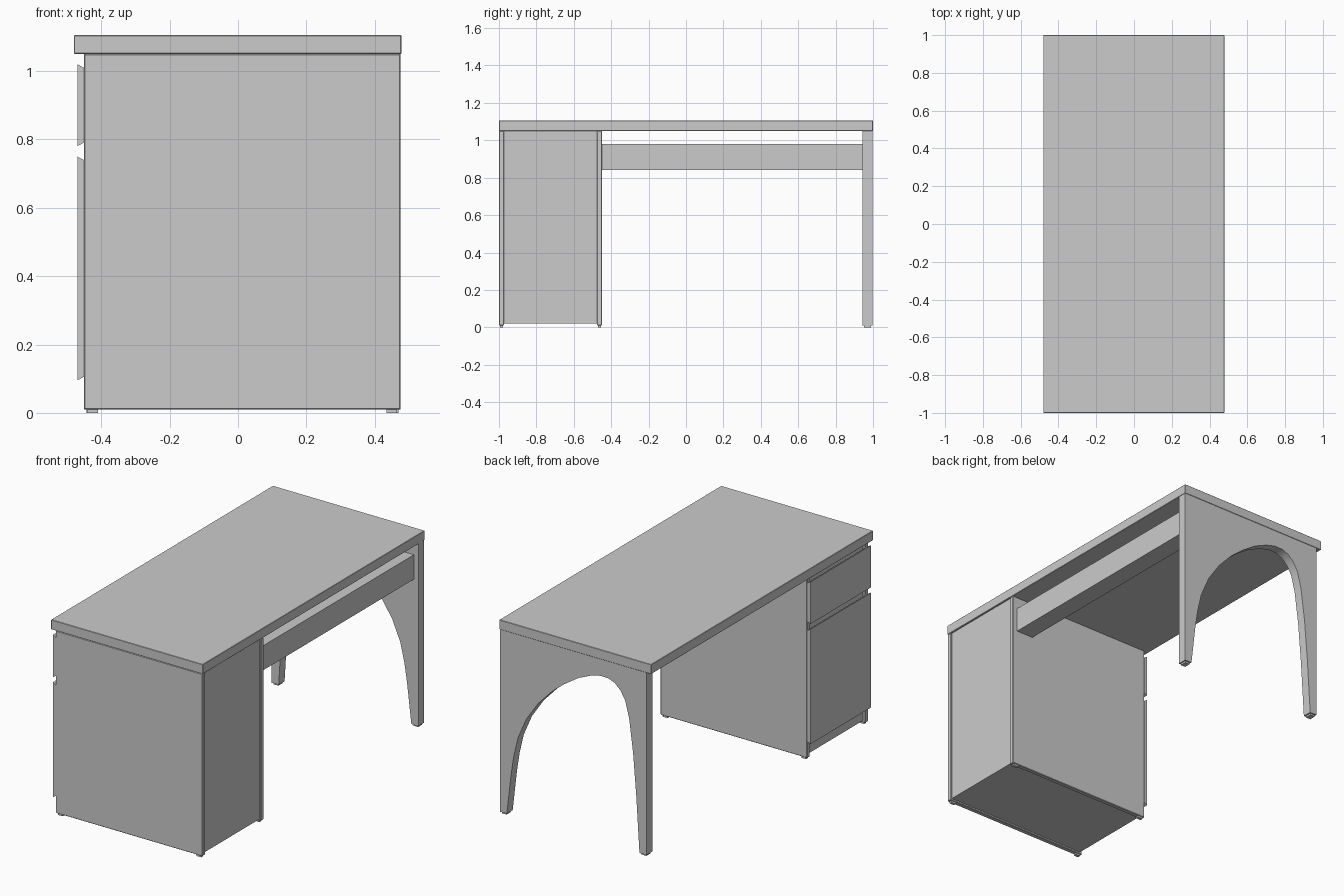
import bpy
import bmesh
from mathutils import Vector

if "Cube" in bpy.data.objects:
    bpy.data.objects.remove(bpy.data.objects["Cube"])


def prism(name, profile, y0, y1):
    """Extrude an (x, z) outline from y0 to y1."""
    bm = bmesh.new()
    face = bm.faces.new([bm.verts.new((x, y0, z)) for x, z in profile])
    ext = bmesh.ops.extrude_face_region(bm, geom=[face])
    moved = [g for g in ext["geom"] if isinstance(g, bmesh.types.BMVert)]
    bmesh.ops.translate(bm, verts=moved, vec=Vector((0, y1 - y0, 0)))
    bmesh.ops.recalc_face_normals(bm, faces=bm.faces)
    mesh = bpy.data.meshes.new(name)
    bm.to_mesh(mesh)
    bm.free()
    obj = bpy.data.objects.new(name, mesh)
    bpy.context.collection.objects.link(obj)
    return obj


def box(name, x, y, z):
    return prism(name, [(x[0], z[0]), (x[1], z[0]), (x[1], z[1]), (x[0], z[1])], *y)


def bevel(obj, width):
    mod = obj.modifiers.new("bevel", "BEVEL")
    mod.width = width
    mod.segments = 1


# Tabletop
bevel(box("tabletop", (-0.48, 0.478), (-1, 1), (1.05, 1.105)), 0.002)

# Cabinet: two side panels around a slightly recessed body
sides = {"outer": (-1, -0.973), "inner": (-0.475, -0.449)}
for label, y in sides.items():
    bevel(box(f"cabinet_{label}_side", (-0.45, 0.476), y, (0.01, 1.05)), 0.003)
    for end, x in (("left", -0.425), ("right", 0.45)):
        box(f"{label}_{end}_foot", (x - 0.015, x + 0.015),
            (y[0] + 0.005, y[1] - 0.005), (0, 0.012))
box("cabinet_body", (-0.435, 0.468), (-0.973, -0.475), (0.02, 1.05))

# Drawer front and door with sloped top and bottom edges
for name, z0, z1 in (("drawer_front", 0.78, 1.02), ("door_front", 0.095, 0.75)):
    prism(name, [(-0.47, z0), (-0.45, z0 + 0.011), (-0.45, z1 - 0.011), (-0.47, z1)],
          -0.998, -0.449)

# Crossbeam under the top
box("crossbeam", (0.34, 0.448), (-0.449, 0.945), (0.84, 0.98))

# End support with a lopsided arch cut between its two legs
arch = [(0.432, 0.01), (0.405, 0.24), (0.388, 0.35), (0.362, 0.46), (0.31, 0.58),
        (0.235, 0.69), (0.15, 0.78), (0.07, 0.845), (-0.02, 0.905), (-0.1, 0.94),
        (-0.16, 0.955), (-0.21, 0.953), (-0.25, 0.937), (-0.285, 0.905),
        (-0.315, 0.855), (-0.34, 0.76), (-0.365, 0.57), (-0.385, 0.33), (-0.405, 0.01)]
support = prism("arched_end_support",
                [(-0.45, 0.01), (-0.45, 1.05), (0.476, 1.05), (0.476, 0.01)] + arch,
                0.945, 0.998)
bpy.context.view_layer.objects.active = support
support.select_set(True)
bpy.ops.object.shade_smooth_by_angle(angle=0.6)
for end, x in (("left", -0.428), ("right", 0.454)):
    box(f"support_{end}_foot", (x - 0.015, x + 0.015), (0.953, 0.99), (0, 0.012))
